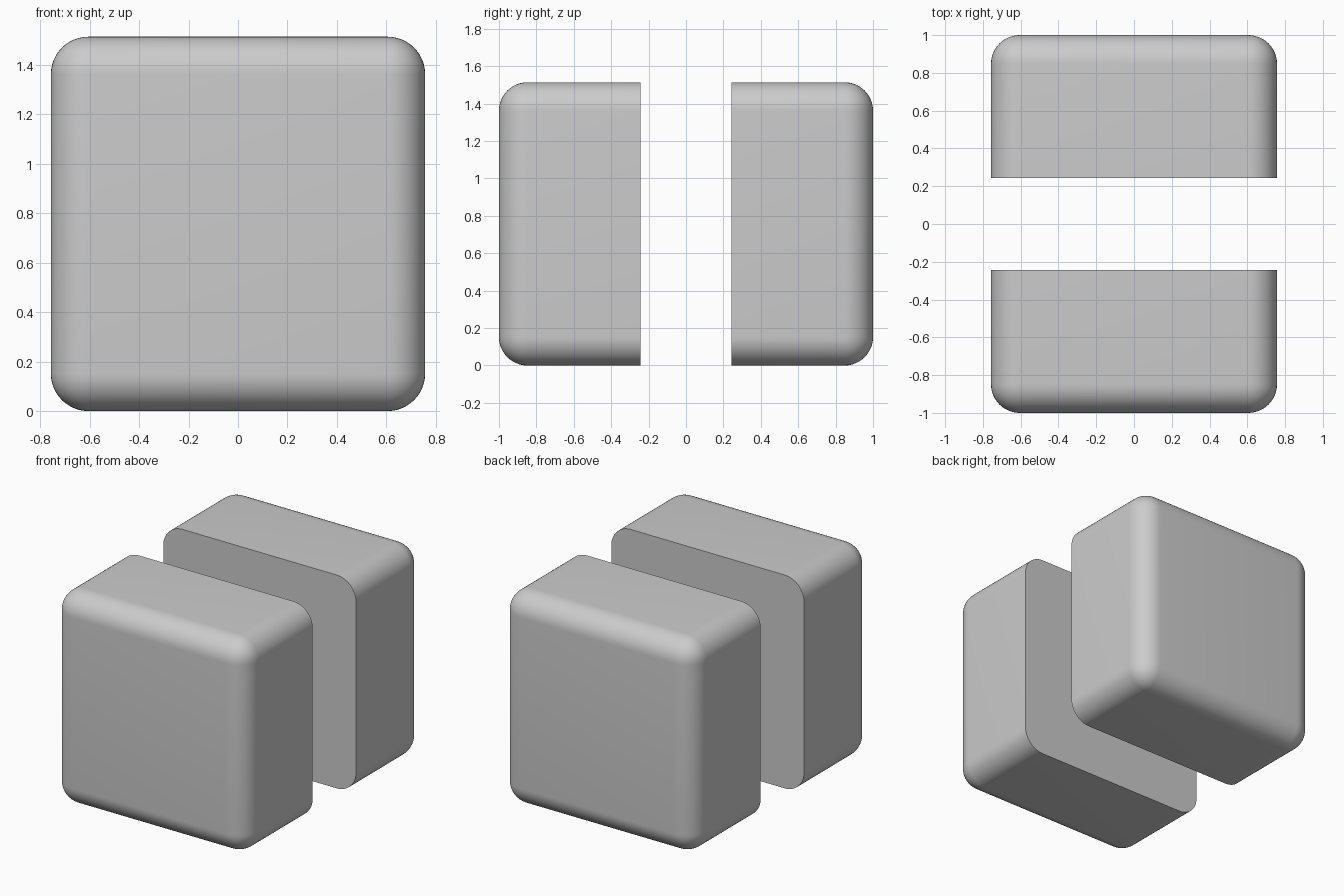
import bpy, bmesh
from mathutils import Matrix

if "Cube" in bpy.data.objects:
    bpy.data.objects.remove(bpy.data.objects["Cube"])

W = 1.514      # edge of the rounded cube that is split in two
GAP = 0.243    # half of the gap between the halves
R = 0.152      # rounding radius


def rounded_half(name, side):
    """Half of a rounded cube: outer edges rounded, cut face flat and sharp."""
    depth = 1.0 - GAP
    inner = side * GAP
    bm = bmesh.new()
    bmesh.ops.create_cube(bm, size=1.0, matrix=(
        Matrix.Translation((0, side * (GAP + depth / 2), W / 2))
        @ Matrix.Diagonal((W, depth, W, 1))))
    outer = [e for e in bm.edges
             if not all(abs(v.co.y - inner) < 1e-4 for v in e.verts)]
    bmesh.ops.bevel(bm, geom=outer, offset=R, offset_type='OFFSET',
                    segments=12, profile=0.5, affect='EDGES')
    bmesh.ops.recalc_face_normals(bm, faces=bm.faces)
    mesh = bpy.data.meshes.new(name)
    bm.to_mesh(mesh)
    bm.free()
    obj = bpy.data.objects.new(name, mesh)
    bpy.context.collection.objects.link(obj)
    # smooth rounding, sharp cut rim
    bpy.ops.object.select_all(action='DESELECT')
    obj.select_set(True)
    bpy.context.view_layer.objects.active = obj
    bpy.ops.object.shade_smooth_by_angle(angle=0.6)
    return obj


# Front and back halves
rounded_half("front_half", -1)
rounded_half("back_half", 1)
